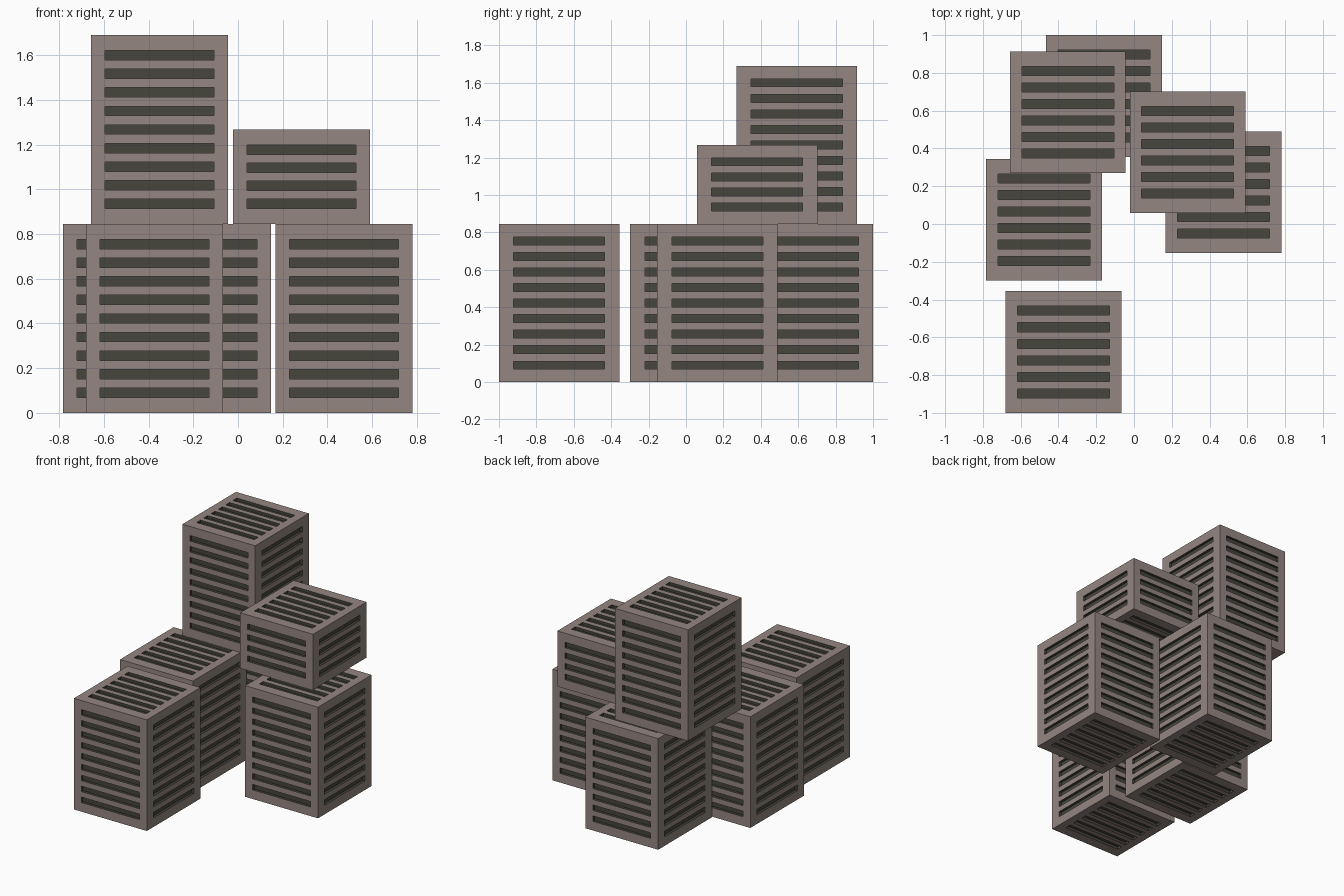
import bpy, bmesh
from mathutils import Vector

if "Cube" in bpy.data.objects:
    bpy.data.objects.remove(bpy.data.objects["Cube"])

W, D, H = 0.613, 0.644, 0.845   # crate width, depth, full height
SLOT_LEN, RECESS = 0.487, 0.02


def material(name, rgb):
    m = bpy.data.materials.new(name)
    m.diffuse_color = (*rgb, 1)
    m.use_nodes = True
    m.node_tree.nodes["Principled BSDF"].inputs["Base Color"].default_value = m.diffuse_color
    return m


frame_mat = material("crate_frame", (0.30, 0.24, 0.22))
slot_mat = material("dark_slot", (0.061, 0.058, 0.045))


def slotted_panel(bm, o, u, v, lu, lv, count, first, slot_h):
    """Flat panel with evenly spaced, recessed horizontal slots."""
    o, u, v = Vector(o), Vector(u), Vector(v)
    inward = -u.cross(v) * RECESS

    def quad(pts, mat):
        bm.faces.new([bm.verts.new(p) for p in pts]).material_index = mat

    us = [0, (lu - SLOT_LEN) / 2, (lu + SLOT_LEN) / 2, lu]
    step = (lv - 2 * first) / (count - 1)
    vs = [0]
    for i in range(count):
        c = first + i * step
        vs += [c - slot_h / 2, c + slot_h / 2]
    vs.append(lv)
    for i in range(3):
        for j in range(len(vs) - 1):
            rim = [o + u * us[a] + v * vs[b] for a, b in
                   ((i, j), (i + 1, j), (i + 1, j + 1), (i, j + 1))]
            if i == 1 and j % 2:
                floor = [p + inward for p in rim]
                quad(floor, 1)
                for k in range(4):
                    n = (k + 1) % 4
                    quad((rim[k], rim[n], floor[n], floor[k]), 1)
            else:
                quad(rim, 0)


def crate_mesh(name, h, rows):
    bm = bmesh.new()
    x, y, z = Vector((1, 0, 0)), Vector((0, 1, 0)), Vector((0, 0, 1))
    # four sides
    for o, u, lu in (((0, 0, 0), x, W), ((W, 0, 0), y, D),
                     ((W, D, 0), -x, W), ((0, D, 0), -y, D)):
        slotted_panel(bm, o, u, z, lu, h, rows, 0.09, 0.042)
    # top and bottom
    slotted_panel(bm, (0, 0, h), x, y, W, D, 6, 0.103, 0.048)
    slotted_panel(bm, (0, D, 0), x, -y, W, D, 6, 0.103, 0.048)
    bmesh.ops.remove_doubles(bm, verts=bm.verts, dist=1e-5)
    me = bpy.data.meshes.new(name)
    bm.to_mesh(me)
    bm.free()
    me.materials.append(frame_mat)
    me.materials.append(slot_mat)
    return me


tall = crate_mesh("tall_crate", H, 9)
short = crate_mesh("short_crate", H / 2, 4)

# stack of crates: name, mesh, lowest corner
for name, me, corner in (
        ("front_crate", tall, (-0.68, -1.0, 0)),
        ("left_crate", tall, (-0.783, -0.299, 0)),
        ("right_crate", tall, (0.168, -0.154, 0)),
        ("back_crate", tall, (-0.466, 0.356, 0)),
        ("upper_tall_crate", tall, (-0.657, 0.27, H)),
        ("upper_short_crate", short, (-0.022, 0.058, H))):
    ob = bpy.data.objects.new(name, me)
    ob.location = corner
    bpy.context.collection.objects.link(ob)
